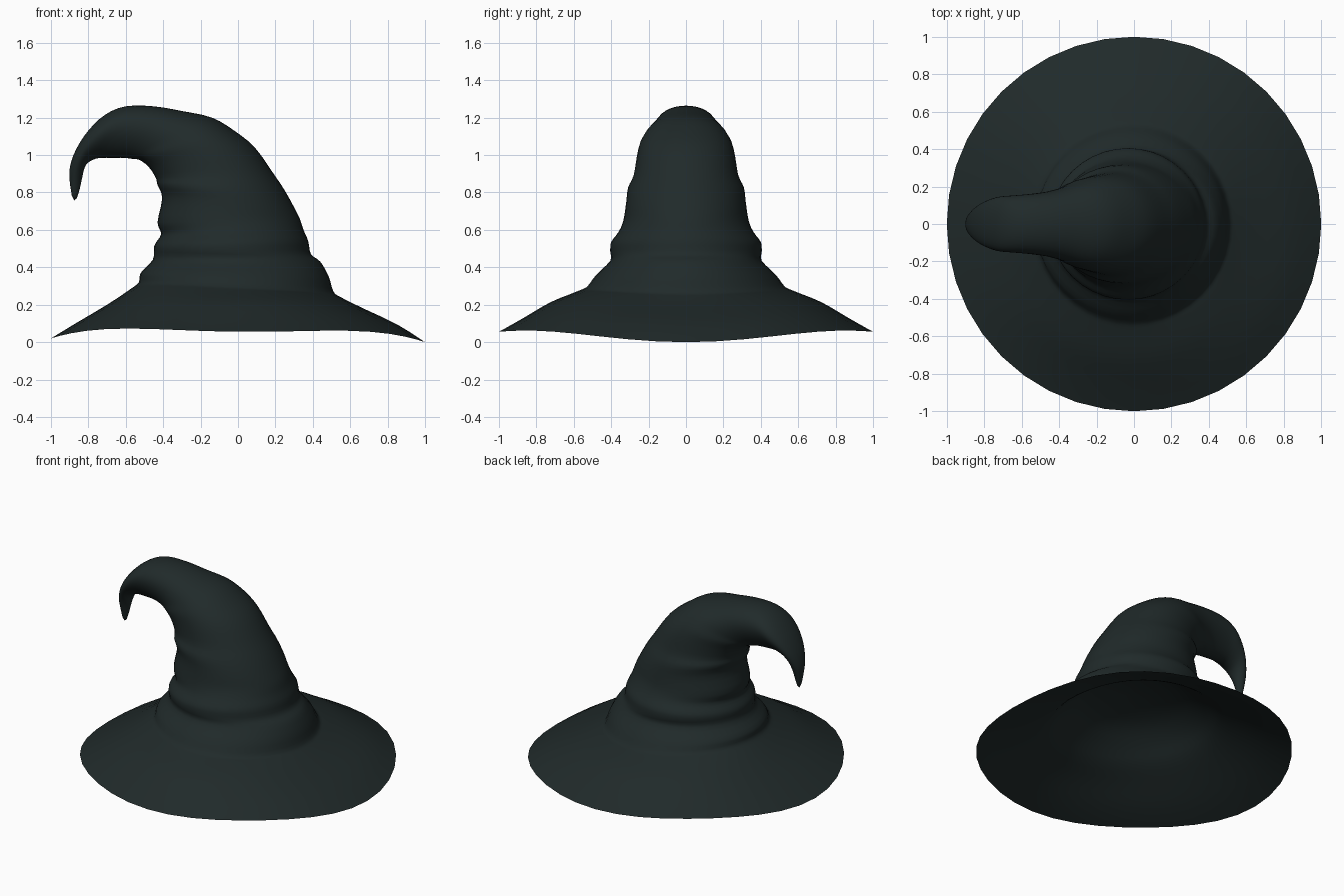
import bpy, bmesh, math
from mathutils import Vector

if "Cube" in bpy.data.objects:
    bpy.data.objects.remove(bpy.data.objects["Cube"])

SEG, SUB = 40, 3

# Cross-sections from rim to tip: inner-bend x,z / outer-bend x,z / half depth
OUTSIDE = [
    (-1.0, .02, 1.0, 0, 1.0), (-.86, .105, .85, .095, .86),
    (-.70, .20, .66, .185, .72), (-.58, .28, .55, .24, .58),
    (-.53, .32, .51, .27, .53), (-.52, .37, .485, .35, .48),
    (-.455, .44, .44, .43, .405), (-.45, .50, .39, .47, .405),
    (-.44, .53, .375, .54, .40), (-.41, .58, .35, .60, .36),
    (-.43, .64, .33, .66, .335), (-.405, .77, .30, .72, .32),
    (-.43, .84, .25, .81, .31), (-.44, .88, .19, .90, .28),
    (-.48, .94, .09, 1.04, .26), (-.53, .975, -.02, 1.13, .24),
    (-.57, .98, -.14, 1.20, .205), (-.61, .985, -.30, 1.235, .175),
    (-.66, .985, -.45, 1.26, .158), (-.72, .985, -.60, 1.26, .148),
    (-.76, .98, -.71, 1.215, .14), (-.80, .96, -.80, 1.13, .115),
    (-.82, .93, -.865, 1.03, .085), (-.832, .88, -.897, .94, .055),
    (-.845, .82, -.90, .87, .032), (-.86, .77, -.888, .785, .014),
]
# Shallow domed lining under the brim
LINING = [
    (-1.0, .02, 1.0, 0, 1.0), (-.85, .09, .84, .08, .85),
    (-.69, .18, .65, .165, .70), (-.55, .27, .53, .235, .56),
    (-.45, .36, .43, .34, .44), (-.32, .43, .31, .42, .31),
    (-.16, .465, .15, .46, .15), (-.02, .475, .02, .475, .02),
]


def catmull(p0, p1, p2, p3, t):
    return [.5 * (2 * b + (c - a) * t + (2 * a - 5 * b + 4 * c - d) * t * t
                  + (3 * b - a - 3 * c + d) * t ** 3)
            for a, b, c, d in zip(p0, p1, p2, p3)]


def ring(bm, s, wave, skew):
    """Closed loop through both profile points; wave ripples the brim edge,
    skew widens the outer side of the bend."""
    lo, hi = Vector((s[0], 0, s[1])), Vector((s[2], 0, s[3]))
    mid, half = (lo + hi) / 2, (hi - lo) / 2
    verts = []
    for k in range(SEG):
        a = math.tau * k / SEG
        c, d = math.cos(a), math.sin(a)
        p = mid + half * c + Vector((0, s[4] * d * (1 + skew * c), 0))
        p.z += wave * (.046 * d * d + .03 * math.sin(2 * a) ** 2)
        verts.append(bm.verts.new(p))
    return verts


def shell(bm, sections, end, flip=False):
    """Skin smooth rings through the sections and close them at a point."""
    last = len(sections) - 1
    at = lambda i: sections[max(0, min(last, i))]
    rings = []
    for n in range(last * SUB + 1):
        i, t = n // SUB, (n % SUB) / SUB
        s = catmull(at(i - 1), at(i), at(i + 1), at(i + 2), t)
        skew = .25 * max(0, min(1, (n / SUB - 12) / 4))
        rings.append(ring(bm, s, max(0, 1 - n / (4 * SUB)), skew))
    tip = bm.verts.new(end)
    for r, lower in enumerate(rings):
        for k in range(SEG):
            j = (k + 1) % SEG
            f = [lower[k], lower[j]]
            f += [tip] if lower is rings[-1] else [rings[r + 1][j], rings[r + 1][k]]
            bm.faces.new(f[::-1] if flip else f)


cloth = bpy.data.materials.new("dark green grey cloth")
cloth.diffuse_color = (.0145, .023, .023, 1)
cloth.use_nodes = True
cloth.node_tree.nodes["Principled BSDF"].inputs["Base Color"].default_value = cloth.diffuse_color


def build(name, sections, end, flip=False):
    bm = bmesh.new()
    shell(bm, sections, end, flip)
    mesh = bpy.data.meshes.new(name)
    bm.to_mesh(mesh)
    bm.free()
    mesh.shade_smooth()
    mesh.materials.append(cloth)
    bpy.context.collection.objects.link(bpy.data.objects.new(name, mesh))


# Hat with brim and drooping crown, then the underside
build("pointed_hat", OUTSIDE, (-.875, 0, .757))
build("brim_lining", LINING, (0, 0, .475), flip=True)
